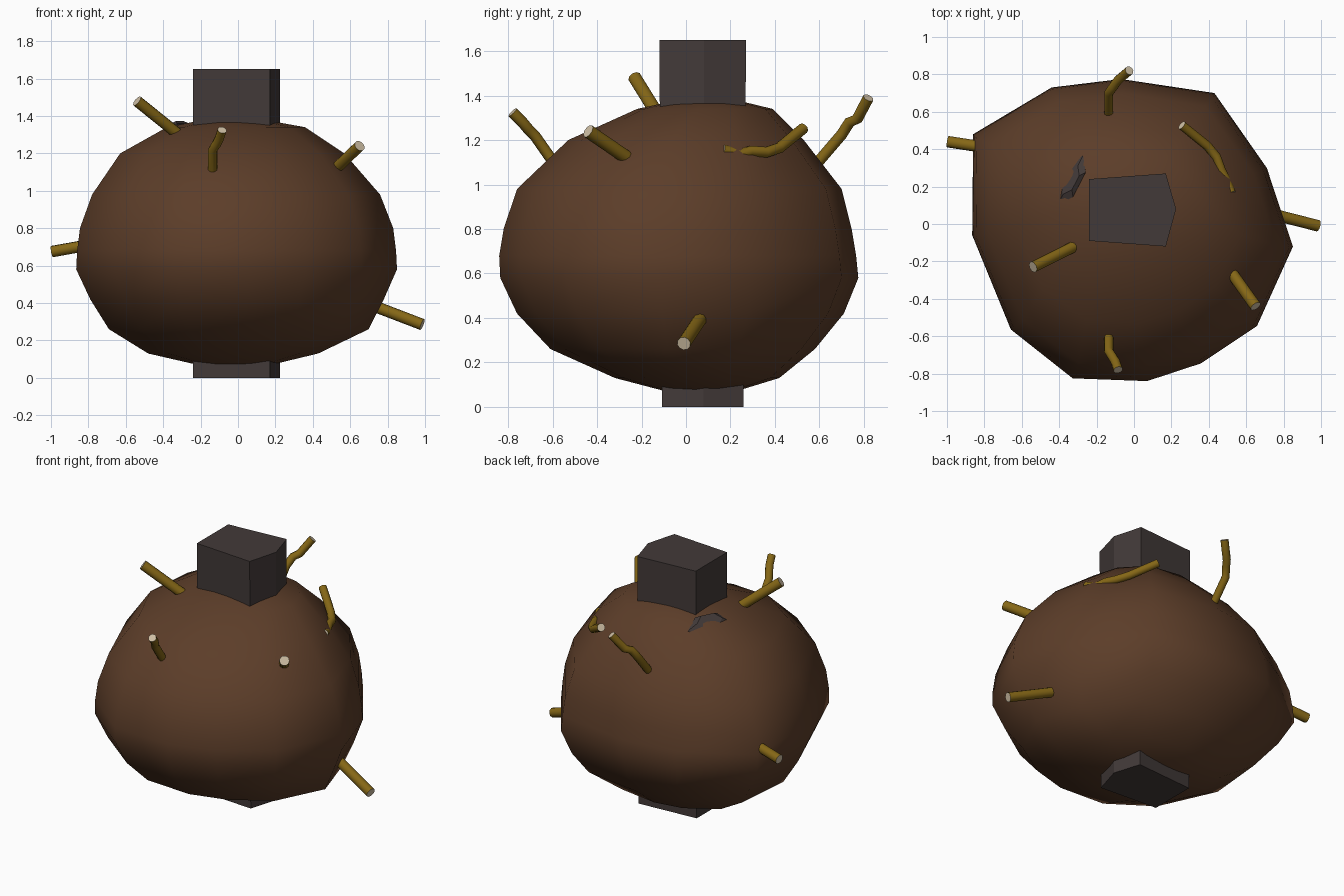
import bpy, bmesh
from mathutils import Vector
from math import cos, sin, tau, atan2

if "Cube" in bpy.data.objects:
    bpy.data.objects.remove(bpy.data.objects["Cube"])


def material(name, rgb):
    m = bpy.data.materials.new(name)
    m.diffuse_color = (*rgb, 1)
    m.use_nodes = True
    m.node_tree.nodes["Principled BSDF"].inputs["Base Color"].default_value = m.diffuse_color
    return m


brown = material("brown_skin", (0.107, 0.047, 0.022))
stone = material("dark_core", (0.055, 0.042, 0.040))
bark = material("ochre_bark", (0.235, 0.135, 0.008))
cut = material("pale_cut_wood", (0.62, 0.52, 0.37))


def loft(name, rings, mats, smooth=True, bottom=None, top=None, cap_mat=0):
    """Join equal-length rings with quads; close ends with n-gons or poles."""
    bm = bmesh.new()
    loops = [[bm.verts.new(p) for p in r] for r in rings]
    n = len(loops[0])
    for a, b in zip(loops, loops[1:]):
        for i in range(n):
            j = (i + 1) % n
            bm.faces.new((a[i], a[j], b[j], b[i])).smooth = smooth
    for ring, pole in ((loops[0], bottom), (loops[-1], top)):
        if pole:
            tip = bm.verts.new(pole)
            for i in range(n):
                bm.faces.new((ring[i], ring[(i + 1) % n], tip)).smooth = smooth
        else:
            bm.faces.new(ring).material_index = cap_mat
    bmesh.ops.recalc_face_normals(bm, faces=bm.faces)
    me = bpy.data.meshes.new(name)
    bm.to_mesh(me)
    bm.free()
    for m in mats:
        me.materials.append(m)
    ob = bpy.data.objects.new(name, me)
    bpy.context.collection.objects.link(ob)
    return ob


# Lumpy body: one irregular outline, fitted to an extent at each height
outline = [(-.86, .48), (-.865, -.06), (-.66, -.56), (-.33, -.82), (.07, -.835), (.36, -.74),
           (.66, -.54), (.85, -.12), (.71, .30), (.43, .70), (-.07, .775), (-.44, .73)]
unit = [((x + .0075) / .8575, (y + .03) / .805) for x, y in outline]
levels = [  # z, x min, x max, y min, y max, roundness
    (.075, -.24, .20, -.11, .24, .6), (.13, -.48, .43, -.32, .42, .5),
    (.26, -.69, .70, -.61, .58, .3), (.42, -.79, .78, -.76, .71, .1),
    (.58, -.865, .85, -.835, .775, 0), (.68, -.86, .845, -.84, .765, 0),
    (.80, -.845, .83, -.82, .745, 0), (.98, -.78, .76, -.76, .70, .1),
    (1.20, -.63, .57, -.53, .53, .3), (1.34, -.38, .36, -.22, .39, .5)]
rings = []
for z, x0, x1, y0, y1, k in levels:
    ring = []
    for u, v in unit:
        a = atan2(v, u)
        u, v = u * (1 - k) + cos(a) * k, v * (1 - k) + sin(a) * k
        ring.append(((x0 + x1) / 2 + u * (x1 - x0) / 2, (y0 + y1) / 2 + v * (y1 - y0) / 2, z))
    rings.append(ring)
loft("body", rings, [brown], bottom=(-.07, .06, .05), top=(-.03, .1, 1.41))

# Five-sided core post running through the body
post = [(-.24, .24), (-.24, -.09), (.17, -.12), (.225, .08), (.17, .27)]
loft("core_post", [[(x, .075 + (y - .075) * s, z) for x, y in post]
                   for z, s in ((0, .94), (1.65, 1))], [stone], smooth=False)

# Dark chip showing through the upper back left
chip = []
for z, s in ((1.20, 1.0), (1.31, .95), (1.345, .55)):
    ring = []
    for i in range(6):
        a, b = .155 * s * cos(tau * i / 6), .065 * s * sin(tau * i / 6)
        ring.append((-.34 + .46 * a - .89 * b, .235 + .89 * a + .46 * b, z - .06 * b / .065))
    chip.append(ring)
loft("core_chip", chip, [stone], smooth=False)


def twig(name, pts, r=.031, sides=10):
    pts = [Vector(p) for p in pts]
    pts[0] -= (pts[1] - pts[0]).normalized() * .05  # bury the root
    side = (pts[-1] - pts[0]).orthogonal().normalized()
    rings = []
    for i, p in enumerate(pts):
        t = (pts[min(i + 1, len(pts) - 1)] - pts[max(i - 1, 0)]).normalized()
        side = (side - t * side.dot(t)).normalized()
        w = t.cross(side)
        rings.append([p + r * (side * cos(tau * k / sides) + w * sin(tau * k / sides))
                      for k in range(sides)])
    loft(name, rings, [bark, cut], cap_mat=1)


# Straight twigs
twig("twig_upper_left", [(-.36, -.14, 1.335), (-.54, -.23, 1.48)])
twig("twig_upper_right", [(.525, -.265, 1.12), (.65, -.44, 1.24)])
twig("twig_left", [(-.80, .41, .71), (-.995, .44, .675)])
twig("twig_right", [(.75, .05, .375), (.985, -.01, .285)])

# Crooked twigs
twig("twig_front", [(-.135, -.61, 1.12), (-.135, -.68, 1.22), (-.115, -.71, 1.25),
                    (-.10, -.735, 1.28), (-.085, -.78, 1.325)], .025)
twig("twig_back", [(-.135, .61, 1.12), (-.135, .70, 1.225), (-.11, .735, 1.28),
                   (-.085, .77, 1.295), (-.025, .82, 1.39)], .025)
twig("twig_back_right", [(.29, .50, 1.23), (.39, .42, 1.165), (.44, .36, 1.145),
                         (.465, .29, 1.15), (.49, .24, 1.135), (.52, .165, 1.155)], .025)
